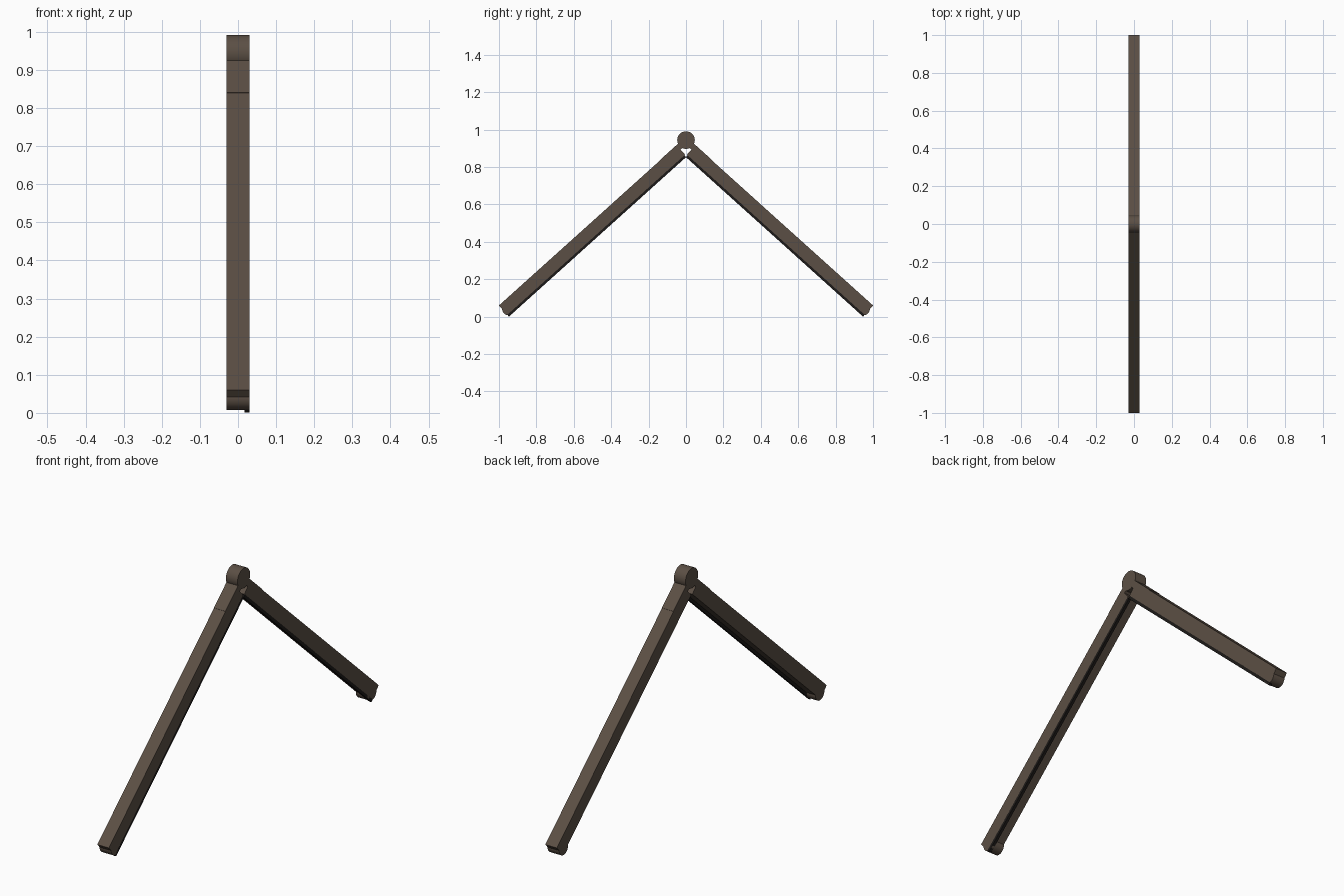
import bpy, bmesh, math
from mathutils import Vector

if "Cube" in bpy.data.objects:
    bpy.data.objects.remove(bpy.data.objects["Cube"])

ANGLE = math.radians(42)
LENGTH = 1.279


def material(name, color):
    m = bpy.data.materials.new(name)
    m.diffuse_color = (*color, 1)
    m.use_nodes = True
    m.node_tree.nodes["Principled BSDF"].inputs["Base Color"].default_value = m.diffuse_color
    return m


BROWN = material("dark_brown", (0.105, 0.078, 0.058))
BLACK = material("near_black", (0.012, 0.01, 0.009))


def extrude_x(name, profile, x0, x1, mat):
    """Extrude a (y, z) outline along x."""
    bm = bmesh.new()
    face = bm.faces.new([bm.verts.new((x0, y, z)) for y, z in profile])
    new = bmesh.ops.extrude_face_region(bm, geom=[face])["geom"]
    bmesh.ops.translate(bm, vec=(x1 - x0, 0, 0),
                        verts=[v for v in new if isinstance(v, bmesh.types.BMVert)])
    bmesh.ops.recalc_face_normals(bm, faces=bm.faces)
    mesh = bpy.data.meshes.new(name)
    bm.to_mesh(mesh)
    bm.free()
    mesh.materials.append(mat)
    obj = bpy.data.objects.new(name, mesh)
    bpy.context.collection.objects.link(obj)
    return obj


def barrel(name, y, z, radius):
    """Smooth cylinder lying along x."""
    bpy.ops.mesh.primitive_cylinder_add(vertices=32, radius=radius, depth=0.06,
                                        location=(0, y, z), rotation=(0, math.pi / 2, 0))
    obj = bpy.context.object
    obj.name = name
    obj.data.materials.append(BROWN)
    bpy.ops.object.shade_smooth_by_angle(angle=math.radians(40))
    return obj


def leg_outline(side, a0, a1, d0, d1):
    """Rectangle measured along the leg from its foot (a) and below its top face (d)."""
    along = Vector((-math.cos(ANGLE), math.sin(ANGLE)))
    down = Vector((-math.sin(ANGLE), -math.cos(ANGLE)))
    corner = Vector((1.0, 0.06))
    pts = [corner + along * a + down * d
           for a, d in ((a0, d0), (a1, d0), (a1, d1), (a0, d1))]
    return [(p.x * side, p.y) for p in pts]


for side, label in ((-1, "front"), (1, "back")):
    # main beam
    extrude_x(label + "_leg", leg_outline(side, 0, LENGTH, 0, 0.067), -0.03, 0.03, BROWN)
    # strip along the lower edge
    extrude_x(label + "_edge_strip", leg_outline(side, 0, LENGTH - 0.005, 0.066, 0.08),
              0.017, 0.03, BLACK)
    # hinge tongue that runs from the beam into the hinge
    extrude_x(label + "_hinge_tongue",
              leg_outline(side, LENGTH - 0.115, LENGTH + 0.04, -0.002, 0.03),
              -0.03, 0.03, BROWN)
    # round foot
    barrel(label + "_foot", side * 0.95, 0.041, 0.033)

# hinge barrel at the top
barrel("hinge", 0, 0.944, 0.047)
